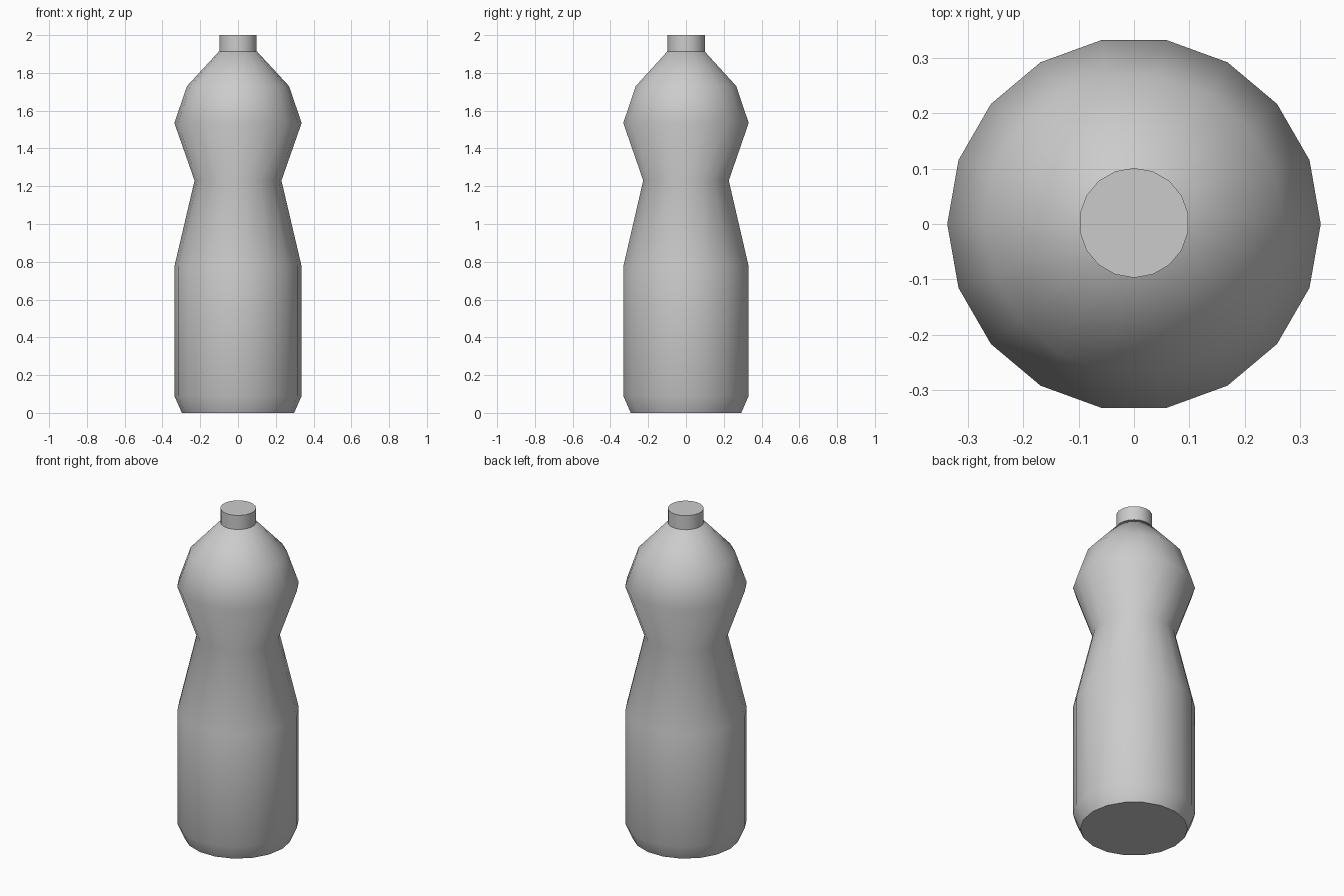
import bpy, bmesh, math

if "Cube" in bpy.data.objects:
    bpy.data.objects.remove(bpy.data.objects["Cube"])

SIDES = 18


def lathe(name, profile, start=0.0, centre=(0, 0)):
    """Revolve (radius, z) points around z and close both ends."""
    bm = bmesh.new()
    rings = []
    for r, z in profile:
        ring = []
        for i in range(SIDES):
            a = start + 2 * math.pi * i / SIDES
            ring.append(bm.verts.new((centre[0] + r * math.cos(a),
                                      centre[1] + r * math.sin(a), z)))
        rings.append(ring)
    for lo, hi in zip(rings, rings[1:]):
        for i in range(SIDES):
            j = (i + 1) % SIDES
            bm.faces.new((lo[i], lo[j], hi[j], hi[i]))
    bm.faces.new(rings[0][::-1])
    bm.faces.new(rings[-1])
    mesh = bpy.data.meshes.new(name)
    bm.to_mesh(mesh)
    bm.free()
    obj = bpy.data.objects.new(name, mesh)
    bpy.context.collection.objects.link(obj)
    bpy.ops.object.select_all(action='DESELECT')
    obj.select_set(True)
    bpy.context.view_layer.objects.active = obj
    bpy.ops.object.shade_smooth_by_angle(angle=math.radians(50))
    return obj


# Bottle body: chamfered base, straight side, pinched waist, shoulders
lathe("bottle_body", [(0.297, 0), (0.337, 0.09), (0.337, 0.775), (0.23, 1.23),
                      (0.337, 1.535), (0.27, 1.73), (0.1, 1.914)])

# Screw cap, turned so a corner points to the back
lathe("cap", [(0.099, 1.914), (0.099, 2.0)], math.pi / 2, (0, 0.002))
